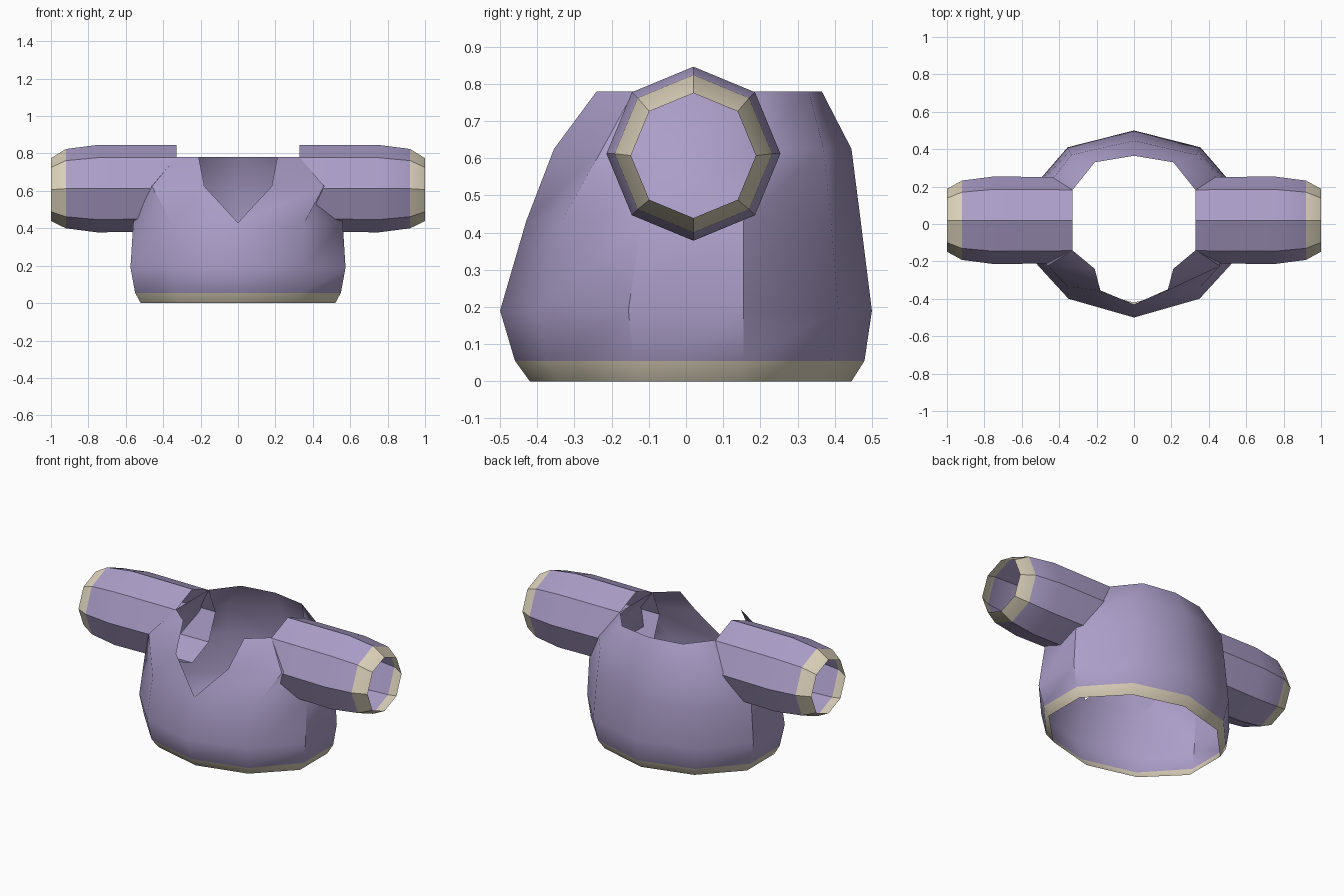
import bpy, bmesh, math

if "Cube" in bpy.data.objects:
    bpy.data.objects.remove(bpy.data.objects["Cube"])


def material(name, rgb):
    m = bpy.data.materials.new(name)
    m.diffuse_color = (*rgb, 1)
    m.use_nodes = True
    m.node_tree.nodes["Principled BSDF"].inputs["Base Color"].default_value = m.diffuse_color
    return m


PURPLE = material("lavender cloth", (0.41, 0.34, 0.58))
CREAM = material("cream trim", (0.71, 0.64, 0.49))


def finish(name, bm, is_trim, angle):
    """Make an object; trim faces are chosen by a rule on their centre."""
    bmesh.ops.remove_doubles(bm, verts=bm.verts, dist=0.0005)
    for f in bm.faces:
        f.material_index = int(is_trim(f.calc_center_median()))
    me = bpy.data.meshes.new(name)
    bm.to_mesh(me)
    bm.free()
    me.materials.append(PURPLE)
    me.materials.append(CREAM)
    ob = bpy.data.objects.new(name, me)
    bpy.context.collection.objects.link(ob)
    bpy.ops.object.select_all(action='DESELECT')
    ob.select_set(True)
    bpy.context.view_layer.objects.active = ob
    bpy.ops.object.shade_smooth_by_angle(angle=math.radians(angle))
    return ob


# Torso: half rings from front centre to back centre, (height, outline);
# the two top rings start at the open collar instead of the centre line
RINGS = [
    (0.00, [(0, -.42), (.31, -.34), (.52, -.13), (.52, .14), (.31, .36), (0, .445)]),
    (0.055, [(0, -.46), (.335, -.375), (.55, -.14), (.55, .155), (.335, .39), (0, .48)]),
    (0.19, [(0, -.50), (.35, -.40), (.575, -.155), (.575, .155), (.355, .41), (0, .50)]),
    (0.43, [(0, -.43), (.355, -.335), (.56, -.12), (.56, .155), (.345, .39), (0, .47)]),
    (0.625, [(.18, -.355), (.46, -.225), (.475, -.02), (.475, .19), (.335, .37), (0, .445)]),
    (0.78, [(.21, -.24), (.33, -.14), (.33, 0), (.33, .18), (.21, .33), (0, .365)]),
]
bm = bmesh.new()
for side in (1, -1):
    rows = [[bm.verts.new((side * x, y, z)) for x, y in pts] for z, pts in RINGS]
    for lo, hi in zip(rows, rows[1:]):
        for i in range(len(lo) - 1):
            quad = [lo[i], lo[i + 1], hi[i + 1], hi[i]]
            bm.faces.new(quad if side > 0 else quad[::-1])
finish("shirt_torso", bm, lambda c: c.z < 0.05, 40)

# Sleeves: open eight-sided tubes with a tapered cuff, (x, radius, centre height)
SLEEVE = [(.33, .230, .615), (.75, .234, .612), (.92, .212, .612), (1.0, .168, .607)]
for name, side in (("right_sleeve", 1), ("left_sleeve", -1)):
    bm = bmesh.new()
    rows = []
    for x, r, zc in SLEEVE:
        rows.append([bm.verts.new((side * x, .02 + r * math.sin(k * math.pi / 4),
                                   zc + r * math.cos(k * math.pi / 4))) for k in range(8)])
    for a, b in zip(rows, rows[1:]):
        for k in range(8):
            n = (k + 1) % 8
            quad = [a[k], b[k], b[n], a[n]]
            bm.faces.new(quad if side > 0 else quad[::-1])
    bmesh.ops.recalc_face_normals(bm, faces=bm.faces)
    finish(name, bm, lambda c: abs(c.x) > 0.92, 35)
